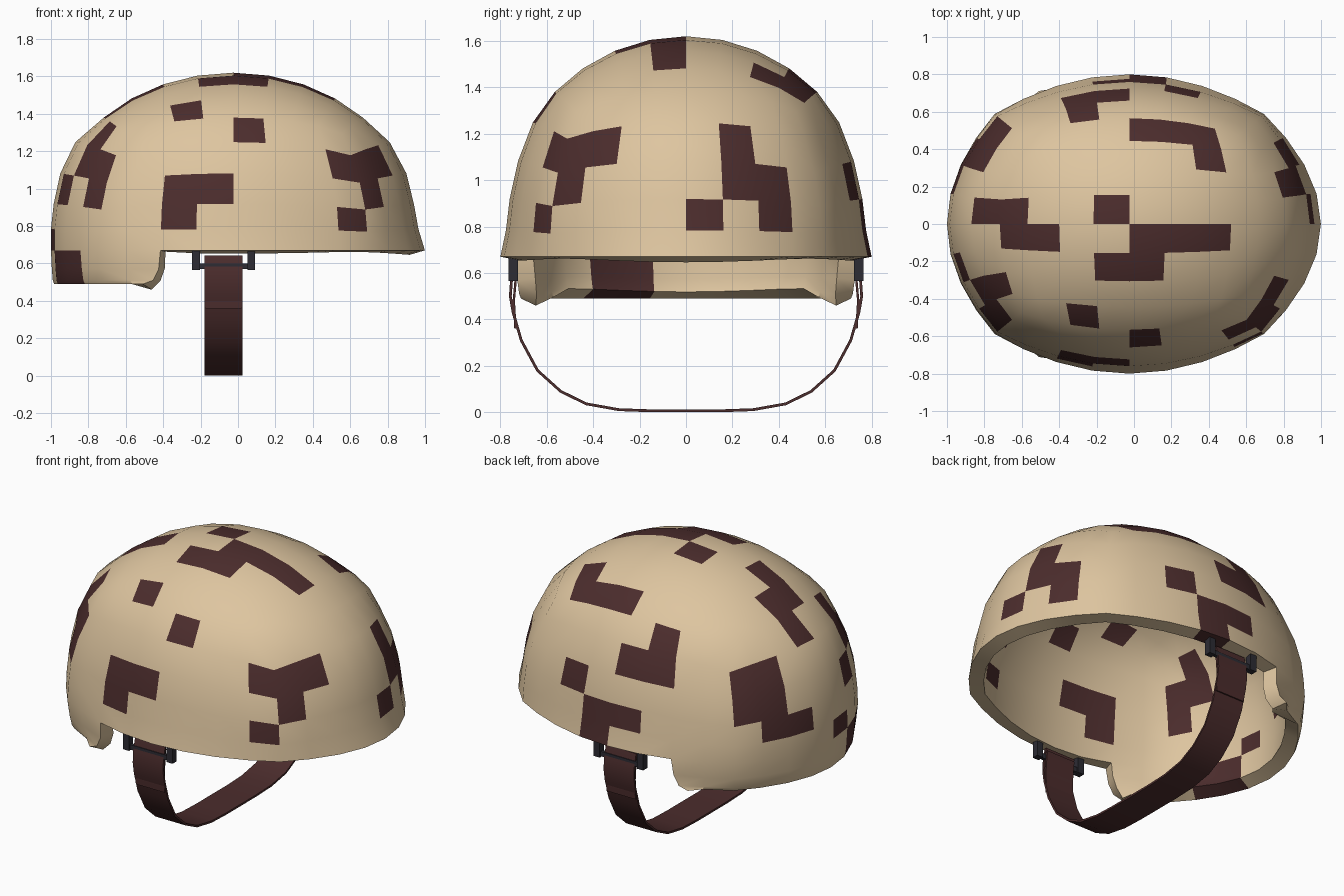
import bpy, bmesh, math

if "Cube" in bpy.data.objects:
    bpy.data.objects.remove(bpy.data.objects["Cube"])

def material(name, rgb):
    m = bpy.data.materials.new(name)
    m.diffuse_color = (*rgb, 1)
    m.use_nodes = True
    m.node_tree.nodes["Principled BSDF"].inputs["Base Color"].default_value = m.diffuse_color
    return m

TAN = material("desert tan", (0.73, 0.56, 0.35))
MAROON = material("dark maroon", (0.072, 0.026, 0.026))
BLACK = material("clip black", (0.026, 0.025, 0.034))

def finish(name, bm, mats, thickness=0, offset=0, angle=40):
    me = bpy.data.meshes.new(name)
    bm.to_mesh(me)
    bm.free()
    ob = bpy.data.objects.new(name, me)
    bpy.context.collection.objects.link(ob)
    for m in mats:
        me.materials.append(m)
    bpy.ops.object.select_all(action='DESELECT')
    ob.select_set(True)
    bpy.context.view_layer.objects.active = ob
    if thickness:
        mod = ob.modifiers.new("thickness", 'SOLIDIFY')
        mod.thickness = thickness
        mod.offset = offset
        bpy.ops.object.modifier_apply(modifier=mod.name)
    bpy.ops.object.shade_smooth_by_angle(angle=math.radians(angle))
    return ob

# ---- helmet shell: a rounded cube grid, 8 cells per side ----
AX, AY, CX = 0.98, 0.80, -0.025
# radius at the middle of each side, and at the corners, per row going down
MID = {'front': [.707, .853, .944, .985, 1.01, 1.045],
       'back': [.707, .862, .944, .98, .995, .995, .99, .985, .978],
       'side': [.707, .825, .905, .95, .97, 1.0, .985, .975, .965]}
CORNER = [.594, .64, .69, .72, .73, .735, .725, .715, .705]
HEIGHT = [1, .815, .58, .35, .16, 0]
GUARD_Z = [.57, .51, .49]
GUARD_CUT = [.015, .05, .11]
RIM = 0.67

def s(i):
    return math.sin(math.radians(45 * i / 4))

def dome_z(x, y, su, sv):
    return .8 + .82 * (math.sqrt(1 - x * x - y * y) + .24 * su * su * sv * sv)

def top_point(i, j):
    a, b = s(i), s(j)
    x, y = a * (1 - .32 * b * b), b * (1 - .32 * a * a)
    return (CX + AX * x, AY * y, dome_z(x, y, a, b))

def side_point(face, j, r):
    kind = {'+x': 'front', '-x': 'back'}.get(face, 'side')
    sign = 1 if face[0] == '+' else -1
    def pair(row):
        m, c = MID[kind][row], CORNER[row]
        return m + (c - m) * 2 * s(j) ** 2, c * s(j) / s(4)
    out, along = pair(r)
    o0, a0 = pair(0)
    z0 = dome_z(o0, a0, s(4), s(j))
    z = RIM + HEIGHT[r] * (z0 - RIM) if r < 6 else GUARD_Z[r - 6]
    if face[1] == 'x':
        return (CX + sign * AX * out, AY * along, z)
    x = CX + AX * along
    if r > 5 and j == -2:          # rounded front corner of the neck guard
        x -= GUARD_CUT[r - 6]
    return (x, sign * AY * out, z)

# camouflage cells as (column, row) on each side of the grid
CAMO = {
    'top': {(-4, 0), (-4, -1), (-3, -1), (-1, 0), (0, -1), (1, -1), (2, -1),
            (-1, -2), (0, -2), (0, 3), (1, 3), (2, 3), (2, 2), (-2, -4)},
    '+x': {(-4, 1), (-3, 1), (-4, 2), (1, 1), (1, 2), (2, 2), (2, 3), (0, 3)},
    '-x': {(0, 0), (-3, 0), (-3, 1), (-4, 1), (-4, 2), (-2, 2), (2, 1), (3, 1),
           (2, 2), (3, 2), (1, 3), (2, 3), (-1, 4)}
          | {(c, r) for c in (-3, -2) for r in (5, 6, 7)},
    '+y': {(-2, 0), (-2, 1), (-1, 1), (1, 2), (-1, 3), (0, 3), (0, 4)},
    '-y': {(0, 0), (-1, 2), (-2, 2), (-2, 3), (3, 1), (3, 3)},
}

bm = bmesh.new()

def cell(side, point, c, r):
    vs = [bm.verts.new(point(a, b)) for a, b in
          ((c, r), (c + 1, r), (c + 1, r + 1), (c, r + 1))]
    bm.faces.new(vs).material_index = int((c, r) in CAMO[side])

for c in range(-4, 4):
    for r in range(-4, 4):
        cell('top', top_point, c, r)
    for side in ('+x', '-x', '+y', '-y'):
        guard = side == '-x' or (side[1] == 'y' and c < -2)
        for r in range(8 if guard else 5):
            cell(side, lambda a, b, f=side: side_point(f, a, b), c, r)
bmesh.ops.remove_doubles(bm, verts=bm.verts[:], dist=0.002)
bmesh.ops.recalc_face_normals(bm, faces=bm.faces[:])
if max(bm.faces, key=lambda f: f.calc_center_median().z).normal.z < 0:
    bmesh.ops.reverse_faces(bm, faces=bm.faces[:])
finish("helmet_shell", bm, [TAN, MAROON], thickness=0.085, offset=-1)

# ---- chin strap: ribbons swept along x ----
def ribbon(name, path, x0, x1, thick):
    b = bmesh.new()
    rows = [(b.verts.new((x0, y, z)), b.verts.new((x1, y, z))) for y, z in path]
    for (p, q), (u, v) in zip(rows, rows[1:]):
        b.faces.new((p, q, v, u))
    finish(name, b, [MAROON], thickness=thick)

half = [(.735, .64), (.752, .57), (.757, .50), (.745, .43), (.71, .31), (.64, .18),
        (.54, .09), (.43, .036), (.29, .011), (.15, .006)]
ribbon("chin_strap", half + [(-y, z) for y, z in reversed(half)], -.18, .025, .012)

# ---- strap ends folded back, and the clips that hold them ----
def box(b, lo, hi):
    ret = bmesh.ops.create_cube(b, size=1)
    for v in ret['verts']:
        v.co = [(l + h) / 2 + k * (h - l) for l, h, k in zip(lo, hi, v.co)]

for sgn, label in ((1, "left"), (-1, "right")):
    tab = [(.728, .62), (.735, .56), (.742, .48), (.735, .36)]
    ribbon("strap_end_" + label, [(sgn * y, z) for y, z in tab], -.175, .02, .01)
    b = bmesh.new()
    y0, y1 = sorted((sgn * .725, sgn * .765))
    for x in (-.245, .05):
        box(b, (x, y0, .565), (x + .042, y1, .68))
    m0, m1 = sorted((sgn * .735, sgn * .755))
    box(b, (-.235, m0, .57), (.08, m1, .60))
    finish("strap_clip_" + label, b, [BLACK], angle=30)
